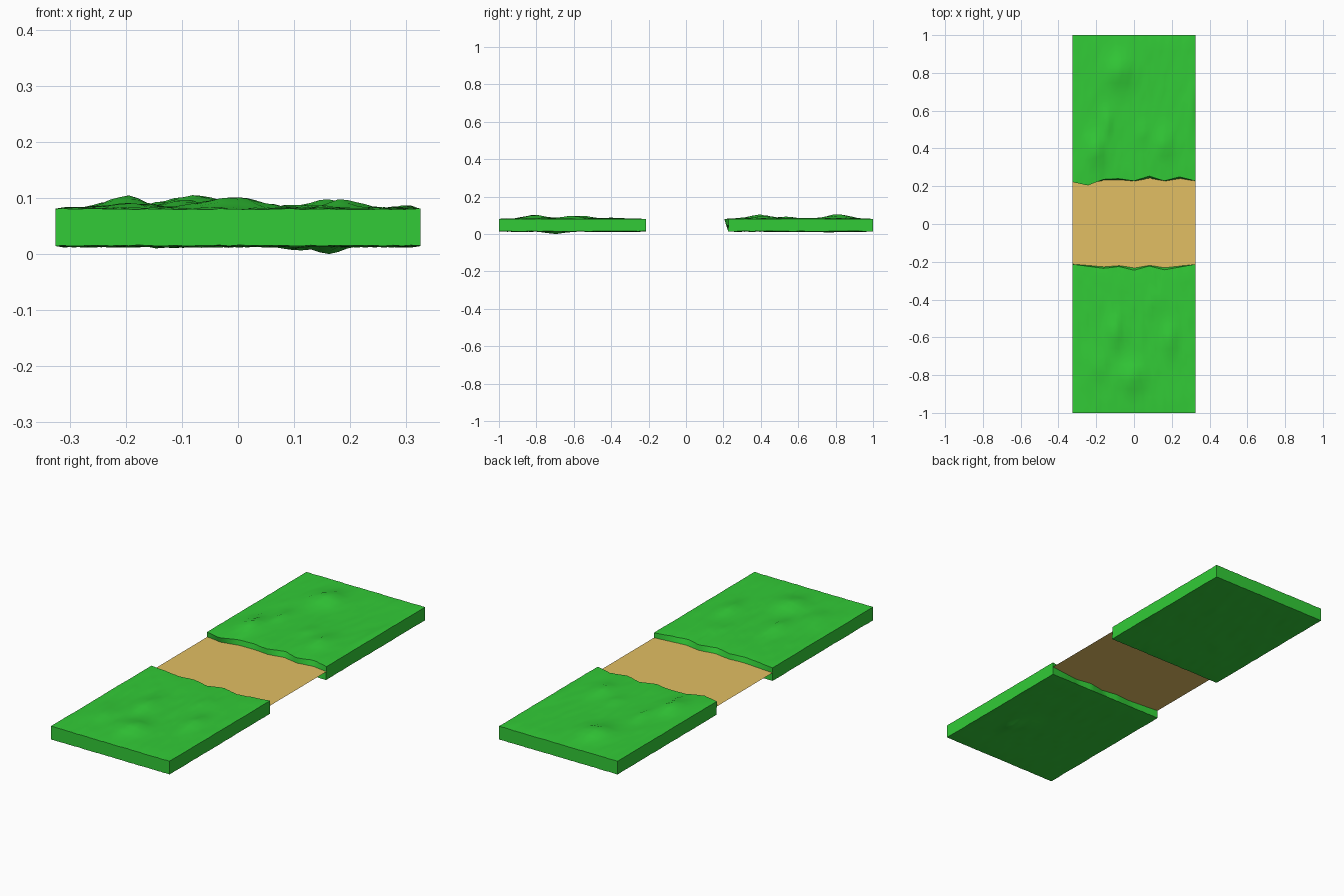
import bpy, bmesh, math, random

if "Cube" in bpy.data.objects:
    bpy.data.objects.remove(bpy.data.objects["Cube"])

random.seed(4)
HALF_W, TOP, BOTTOM = 0.325, 0.08, 0.015
NX, NY = 40, 18


def material(name, rgb):
    m = bpy.data.materials.new(name)
    m.diffuse_color = (*rgb, 1)
    m.use_nodes = True
    m.node_tree.nodes["Principled BSDF"].inputs["Base Color"].default_value = m.diffuse_color
    return m


def lerp_profile(points, x):
    for (x0, y0), (x1, y1) in zip(points, points[1:]):
        if x <= x1:
            return y0 + (y1 - y0) * (x - x0) / (x1 - x0)
    return points[-1][1]


def bump(x, y, humps):
    return sum(h * math.exp(-((x - cx) / wx) ** 2 - ((y - cy) / wy) ** 2)
               for cx, cy, h, wx, wy in humps)


def finish(name, bm, mat):
    bmesh.ops.recalc_face_normals(bm, faces=bm.faces)
    me = bpy.data.meshes.new(name)
    bm.to_mesh(me)
    bm.free()
    me.materials.append(mat)
    ob = bpy.data.objects.new(name, me)
    bpy.context.collection.objects.link(ob)
    return ob


def slab(name, y_end, top_edge, low_edge, humps, dips, mat):
    bm = bmesh.new()
    layers = []
    for edge, base, sign, features in ((top_edge, TOP, 1, humps),
                                       (low_edge, BOTTOM, -1, dips)):
        rows = []
        for i in range(NX + 1):
            x = -HALF_W + 2 * HALF_W * i / NX
            y0 = lerp_profile(edge, x)
            row = []
            for j in range(NY + 1):
                y = y0 + (y_end - y0) * j / NY
                z = base + random.uniform(-0.001, 0.001)
                # Humps and rough turf fade out at the straight rims
                if 0 < i < NX and 0 < j < NY:
                    z += sign * (bump(x, y, features) + random.uniform(0, 0.003))
                row.append(bm.verts.new((x, y, max(z, 0))))
            rows.append(row)
        layers.append(rows)
        for i in range(NX):
            for j in range(NY):
                bm.faces.new((rows[i][j], rows[i + 1][j],
                              rows[i + 1][j + 1], rows[i][j + 1]))
    # Side walls joining the turf to the underside
    t, b = layers
    for i in range(NX):
        for j in (0, NY):
            bm.faces.new((t[i][j], t[i + 1][j], b[i + 1][j], b[i][j]))
    for j in range(NY):
        for i in (0, NX):
            bm.faces.new((t[i][j], t[i][j + 1], b[i][j + 1], b[i][j]))
    ob = finish(name, bm, mat)
    bpy.ops.object.select_all(action='DESELECT')
    ob.select_set(True)
    bpy.context.view_layer.objects.active = ob
    bpy.ops.object.shade_smooth_by_angle(angle=math.radians(30))


grass = material("grass", (0.032, 0.60, 0.038))
sand = material("sand", (0.76, 0.52, 0.125))

# Front turf slab, ragged towards the middle
slab("front_grass_slab", -1.0,
     [(-.325, -.213), (-.16, -.235), (-.08, -.225), (0, -.245), (.08, -.222), (.16, -.243), (.325, -.213)],
     [(-.325, -.213), (.325, -.213)],
     [(-.01, -.81, .021, .07, .07), (-.10, -.57, .016, .04, .08),
      (.19, -.61, .015, .04, .08), (-.2, -.75, .008, .06, .08),
      (.12, -.4, .006, .07, .06)],
     [(.163, -.7, .015, .025, .05), (.11, -.65, .006, .04, .05),
      (-.12, -.3, .003, .04, .05)], grass)

# Back turf slab
slab("back_grass_slab", 1.0,
     [(-.325, .222), (-.245, .204), (-.16, .237), (-.08, .24), (0, .228), (.08, .254), (.16, .228), (.24, .25), (.325, .228)],
     [(-.325, .225), (.325, .225)],
     [(-.2, .39, .021, .05, .08), (-.08, .81, .023, .07, .08),
      (.16, .42, .016, .05, .07), (-.14, .54, .012, .025, .06),
      (.05, .48, .008, .03, .05), (.3, .6, .005, .02, .1)],
     [(.12, .75, .005, .03, .05), (-.1, .5, .002, .05, .05)], grass)

# Sandy path strip between the slabs
bm = bmesh.new()
bm.faces.new([bm.verts.new((x * HALF_W, y * 0.255, 0.055))
              for x, y in ((-1, -1), (1, -1), (1, 1), (-1, 1))])
finish("sand_path", bm, sand)
